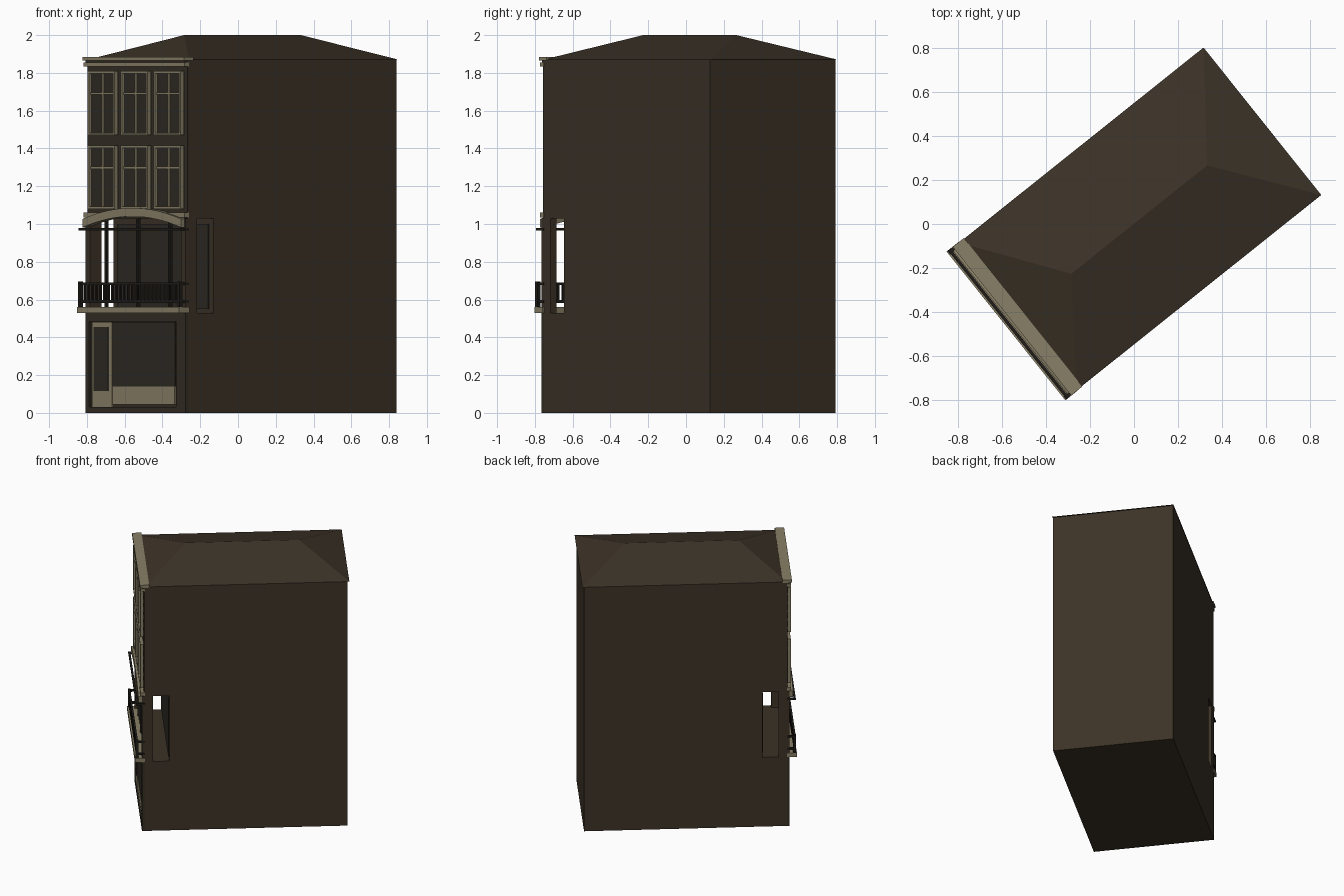
import bpy, math
from mathutils import Matrix

cube = bpy.data.objects.get("Cube")
if cube:
    bpy.data.objects.remove(cube, do_unlink=True)

# House frame: local x runs along the facade, local y runs into the house
PLACE = Matrix.Translation((-0.5275, -0.42, 0)) @ Matrix.Rotation(math.radians(-51.4), 4, 'Z')
HALF, DEPTH, EAVE = 0.425, 1.41, 1.87
FLOOR, CEIL, BACK = 0.53, 1.03, 0.17


def material(name, color):
    m = bpy.data.materials.new(name)
    m.use_nodes = True
    rgba = (*color, 1)
    m.diffuse_color = rgba
    m.node_tree.nodes["Principled BSDF"].inputs["Base Color"].default_value = rgba
    return m


WALL = material("dark brown wall", (0.044, 0.032, 0.020))
FRONT = material("facade brown", (0.034, 0.027, 0.018))
TRIM = material("beige stone", (0.25, 0.215, 0.135))
GLASS = material("dark glass", (0.028, 0.024, 0.017))
IRON = material("black iron", (0.014, 0.012, 0.009))


def build(name, verts, faces, mat):
    mesh = bpy.data.meshes.new(name)
    mesh.from_pydata(verts, [], faces)
    mesh.materials.append(mat)
    ob = bpy.data.objects.new(name, mesh)
    ob.matrix_world = PLACE
    bpy.context.collection.objects.link(ob)
    return ob


BOX = [(0, 1, 3, 2), (4, 6, 7, 5), (0, 4, 5, 1), (2, 3, 7, 6), (0, 2, 6, 4), (1, 5, 7, 3)]


def boxes(name, spans, mat):
    """One object from boxes given as (x0, x1, y0, y1, z0, z1)."""
    verts, faces = [], []
    for x0, x1, y0, y1, z0, z1 in spans:
        n = len(verts)
        verts += [(x, y, z) for x in (x0, x1) for y in (y0, y1) for z in (z0, z1)]
        faces += [tuple(n + i for i in f) for f in BOX]
    return build(name, verts, faces, mat)


def frame(x0, x1, z0, z1, y0, y1, w):
    """Four bars around a rectangle."""
    return [(x0, x0 + w, y0, y1, z0, z1), (x1 - w, x1, y0, y1, z0, z1),
            (x0 + w, x1 - w, y0, y1, z0, z0 + w), (x0 + w, x1 - w, y0, y1, z1 - w, z1)]


# Body with an open loggia across the front
boxes("house_body", [(-HALF, HALF, 0, DEPTH, 0, FLOOR),
                     (-HALF, HALF, BACK, DEPTH, FLOOR, CEIL),
                     (-HALF, HALF, 0, DEPTH, CEIL, EAVE)], WALL)
boxes("loggia_pillars", [(s * 0.405 - 0.02, s * 0.405 + 0.02, -0.02, 0.057, FLOOR, CEIL)
                         for s in (-1, 1)], WALL)
boxes("loggia_back_glass", [(-0.387, 0.387, BACK - 0.006, BACK, 0.55, 1.0)], GLASS)
boxes("loggia_posts", [(x - 0.008, x + 0.008, -0.008, 0.008, FLOOR, CEIL)
                       for x in (-0.27, 0, 0.27)], IRON)

# Hipped roof
e, back = HALF + 0.004, DEPTH + 0.012
build("hipped_roof",
      [(-e, 0, EAVE), (e, 0, EAVE), (e, back, EAVE), (-e, back, EAVE), (0, 0.31, 2), (0, 1.10, 2)],
      [(0, 1, 4), (1, 2, 5, 4), (2, 3, 5), (3, 0, 4, 5), (3, 2, 1, 0)], WALL)

# Facade skin and cornices
boxes("upper_facade", [(-HALF, HALF, -0.006, 0, CEIL, EAVE)], FRONT)
boxes("top_cornice", [(-0.432, 0.432, -0.035, 0.03, 1.865, 1.885),
                      (-0.428, 0.428, -0.03, 0, 1.835, 1.855)], TRIM)
boxes("cornice_core", [(-HALF, HALF, -0.018, 0, 1.855, 1.865)], FRONT)
boxes("string_course", [(-0.428, 0.428, -0.03, 0, 1.035, 1.06)], TRIM)

# Upper windows, two rows of three
bars, panes = [], []
for z0, z1 in ((1.08, 1.415), (1.47, 1.81)):
    for cx in (-0.28, 0, 0.28):
        a, b, zt = cx - 0.115, cx + 0.115, z0 + 0.65 * (z1 - z0)
        panes.append((a, b, -0.011, -0.006, z0, z1))
        bars += frame(a, b, z0, z1, -0.03, -0.006, 0.013)
        bars.append((cx - 0.006, cx + 0.006, -0.02, -0.006, z0, z1))
        bars.append((a, b, -0.02, -0.006, zt - 0.006, zt + 0.006))
boxes("window_panes", panes, GLASS)
boxes("window_frames", bars, TRIM)

# Arched hood over the loggia
STEPS, R = 16, 0.417
arch_verts, arch_faces = [], []
for i in range(STEPS + 1):
    t = 2 * i / STEPS - 1
    z = 1.04 - 0.058 * t * t
    arch_verts += [(R * t, y, z + h) for y, h in ((-0.045, 0), (-0.045, 0.045), (0, 0.045), (0, 0))]
for i in range(STEPS):
    n = 4 * i
    arch_faces += [(n + k, n + 4 + k, n + 4 + (k + 1) % 4, n + (k + 1) % 4) for k in range(4)]
last = 4 * STEPS
arch_faces += [(0, 1, 2, 3), (last + 3, last + 2, last + 1, last)]
build("arched_hood", arch_verts, arch_faces, TRIM)

# Balcony slab and iron railing
boxes("balcony_slab", [(-0.433, 0.433, -0.07, 0, 0.53, 0.56)], TRIM)
rail = [(-0.43, 0.43, -0.062, -0.048, z, z + 0.014) for z in (0.583, 0.676, 0.965)]
for s in (-1, 1):
    x = s * 0.422
    rail += [(x - 0.007, x + 0.007, -0.055, 0, z, z + 0.014) for z in (0.583, 0.676, 0.965)]
    rail.append((x - 0.01, x + 0.01, -0.065, -0.045, 0.56, 0.695))
COUNT = 25
for i in range(1, COUNT):
    x = -0.42 + 0.84 * i / COUNT
    rail.append((x - 0.006, x + 0.006, -0.06, -0.05, 0.585, 0.685))
boxes("balcony_railing", rail, IRON)

# Ground floor shopfront
boxes("shop_backing", [(-HALF, HALF, -0.005, 0, 0, FLOOR)], FRONT)
boxes("shop_surround", [(-HALF, -0.395, -0.02, 0, 0, FLOOR), (0.345, HALF, -0.02, 0, 0, FLOOR),
                        (-0.395, 0.345, -0.02, 0, 0, 0.03), (-0.395, 0.345, -0.02, 0, 0.485, FLOOR)], FRONT)
boxes("shop_door", [(-0.375, -0.205, -0.014, -0.005, 0.03, 0.48)], TRIM)
boxes("door_glass", [(-0.36, -0.235, -0.018, -0.014, 0.115, 0.455)], GLASS)
boxes("shop_lower_panel", [(-0.205, 0.325, -0.013, -0.005, 0.045, 0.14)], TRIM)
boxes("shop_window", [(-0.205, 0.325, -0.010, -0.005, 0.14, 0.48)], GLASS)
